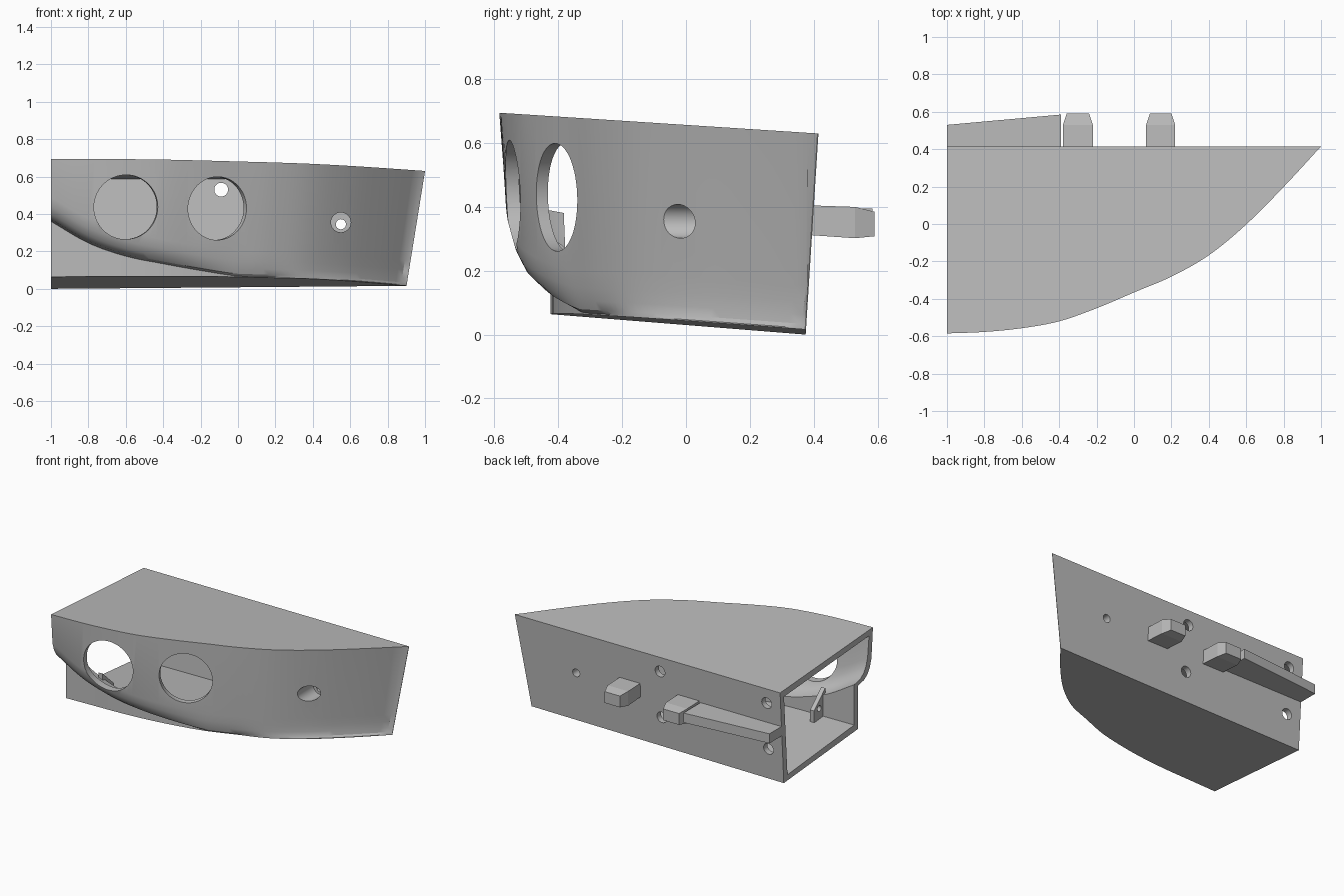
import bpy, bmesh, math
from mathutils import Vector

old = bpy.data.objects.get("Cube")
if old:
    bpy.data.objects.remove(old, do_unlink=True)

grey = bpy.data.materials.new("matte_grey")
grey.use_nodes = True
COLOUR = (0.5, 0.5, 0.5, 1)
grey.diffuse_color = COLOUR
grey.node_tree.nodes["Principled BSDF"].inputs["Base Color"].default_value = COLOUR

# Plan and edge curves, sampled evenly from the open end to the pointed end
FRONT = [-.585, -.577, -.557, -.52, -.45, -.365, -.28, -.165, 0, .2, .415]
LOWER = [-.425, -.42, -.415, -.4, -.37, -.325, -.25, -.17, -.03, .16, .375]
EDGE = [.36, .245, .175, .135, .1, .07, .05, .03, .02, .01, .01]


def curve(table, t):
    """Smooth interpolation of an evenly spaced table over t = -1..1."""
    u = (t + 1) / 2 * (len(table) - 1)
    i = min(int(u), len(table) - 2)
    f = u - i
    p = [2 * table[0] - table[1]] + table + [2 * table[-1] - table[-2]]
    a, b, c, d = p[i:i + 4]
    return b + f * (c - a + f * (2*a - 5*b + 4*c - d + f * (3*(b - c) + d - a))) / 2


def back_y(z):
    return .375 + .04 * z / .63


def section(t, wall=0):
    """Closed outline across the housing, shrunk by the wall thickness."""
    front, low = curve(FRONT, t), curve(LOWER, t)

    def top(y):
        return .63 + (.415 - y) * .065 - wall

    def floor(y):
        return (.375 - y) * .08 + .008 * (t + 1) + wall

    edge = max(curve(EDGE, t) + wall / 2, floor(low) + .004)
    pts = [(front, top(front))]
    for c, h in ((.1, .13), (.2, .08), (.35, .04), (.6, .012), (1, 0)):
        pts.append((front + (low - front) * c, edge + h))
    pts.append((low, floor(low)))
    pts = [(y + wall, z) for y, z in pts]
    pts = [(back_y(z) - .003 if t > .999 else min(y, back_y(z) - .003), z) for y, z in pts]
    zb = floor(.375)
    pts += [(back_y(zb) - wall, zb), (.415 - wall, top(.415))]
    lean = .1 * ((t + 1) / 2) ** 2
    return [Vector((t - lean * (.63 - z) / .62, y, z)) for y, z in pts]


def make(name, bm):
    bmesh.ops.recalc_face_normals(bm, faces=bm.faces)
    me = bpy.data.meshes.new(name)
    bm.to_mesh(me)
    bm.free()
    me.materials.append(grey)
    ob = bpy.data.objects.new(name, me)
    bpy.context.collection.objects.link(ob)
    return ob


def loft(name, rings):
    bm = bmesh.new()
    rows = [[bm.verts.new(p) for p in r] for r in rings]
    n = len(rows[0])
    for a, b in zip(rows, rows[1:]):
        for i in range(n):
            j = (i + 1) % n
            bm.faces.new((a[i], a[j], b[j], b[i]))
    bm.faces.new(rows[0])
    bm.faces.new(rows[-1])
    return make(name, bm)


def rod(name, start, end, radius, sides=48):
    """Cylinder between two points."""
    a, b = Vector(start), Vector(end)
    turn = (b - a).to_track_quat('Z', 'Y')
    ring = [Vector((math.cos(k * math.tau / sides), math.sin(k * math.tau / sides), 0)) * radius
            for k in range(sides)]
    return loft(name, [[p + turn @ v for v in ring] for p in (a, b)])


def cut(target, cutter):
    cutter.hide_render = True
    mod = target.modifiers.new("cut", 'BOOLEAN')
    mod.operation, mod.solver, mod.object = 'DIFFERENCE', 'EXACT', cutter
    bpy.context.view_layer.objects.active = target
    bpy.ops.object.modifier_apply(modifier=mod.name)
    bpy.data.objects.remove(cutter, do_unlink=True)


def smooth(ob):
    bpy.ops.object.select_all(action='DESELECT')
    ob.select_set(True)
    bpy.context.view_layer.objects.active = ob
    bpy.ops.object.shade_smooth_by_angle(angle=math.radians(28))


# Hollow housing, open at one end
STEPS = 60
housing = loft("housing", [section(-1 + 2 * i / STEPS) for i in range(STEPS + 1)])
WALL = .042
rings = [section(-1 + 1.4 * i / 40, WALL) for i in range(41)]
rings.insert(0, [p - Vector((.05, 0, 0)) for p in rings[0]])
cut(housing, loft("cavity", rings))

# Two large round openings, square to the curved front
for x, z, r in ((-.6, .437, .172), (-.115, .43, .169)):
    slope = (curve(FRONT, x + .05) - curve(FRONT, x - .05)) / .1
    normal = Vector((slope, -1, 0)).normalized()
    p = Vector((x, curve(FRONT, x) + .02, z))
    cut(housing, rod("opening", p + normal * .2, p - normal * .15, r, 64))

# Counterbored screw hole through the solid end
cut(housing, rod("counterbore", (.55, -.4, .355), (.55, .1, .355), .053))
cut(housing, rod("screw_hole", (.55, 0, .345), (.55, .6, .345), .027))

# Four mounting holes in the back
for x in (-.09, -.894):
    for z in (.21, .53):
        cut(housing, rod("mount_hole", (x, .25, z), (x, .6, z), .037, 32))
smooth(housing)

# Two tapered locating pegs
for name, x0, x1 in (("inner_peg", -.38, -.22), ("outer_peg", .065, .22)):
    rings = []
    for y, inset, z0, z1 in ((.385, 0, .312, .405), (.53, 0, .302, .4), (.59, .02, .308, .385)):
        rings.append([(x0 + inset, y, z0), (x1 - inset, y, z0),
                      (x1 - inset, y, z1), (x0 + inset, y, z1)])
    loft(name, rings)

# Rail that tapers toward the open end
loft("rail", [[(x, .385, .33), (x, y, .33), (x, y, .395), (x, .385, .395)]
              for x, y in ((-1, .53), (-.39, .585))])

# Small drilled flange inside the lower front wall
flange = loft("inner_flange", [[(x, -.4, .1), (x, -.28, .1), (x, -.28, .18), (x, -.4, .29)]
                               for x in (-.77, -.74)])
cut(flange, rod("flange_hole", (-.9, -.335, .175), (-.6, -.335, .175), .02, 24))
